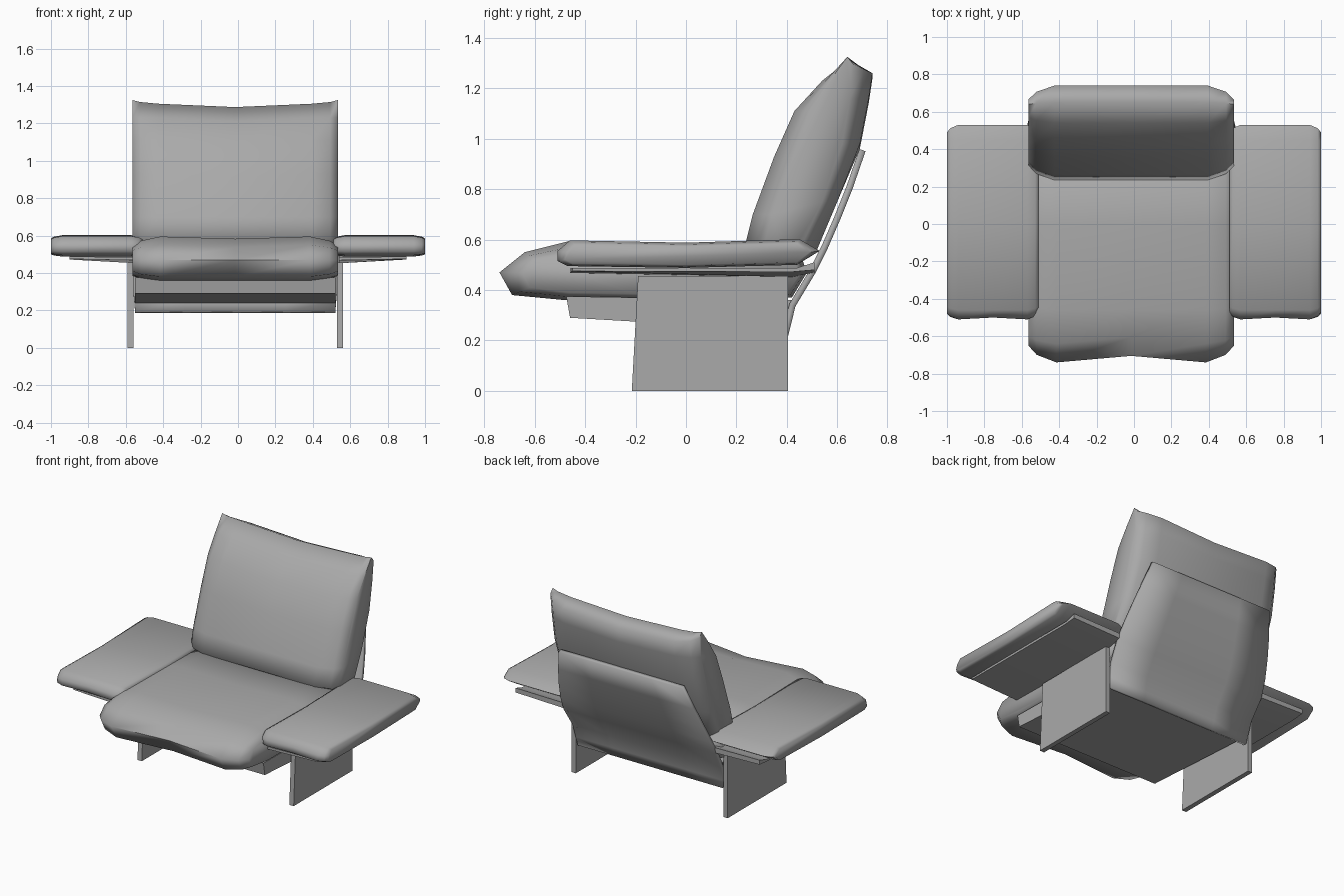
import bpy, bmesh, math

if "Cube" in bpy.data.objects:
    bpy.data.objects.remove(bpy.data.objects["Cube"])

CX = -0.015  # the middle of the seat sits slightly off centre

grey = bpy.data.materials.new("mid_grey")
grey.diffuse_color = (0.4, 0.4, 0.4, 1)
grey.use_nodes = True
grey.node_tree.nodes["Principled BSDF"].inputs["Base Color"].default_value = grey.diffuse_color


def finish(name, bm, angle=40):
    bmesh.ops.recalc_face_normals(bm, faces=bm.faces)
    me = bpy.data.meshes.new(name)
    bm.to_mesh(me)
    bm.free()
    me.materials.append(grey)
    ob = bpy.data.objects.new(name, me)
    bpy.context.collection.objects.link(ob)
    bpy.ops.object.select_all(action='DESELECT')
    ob.select_set(True)
    bpy.context.view_layer.objects.active = ob
    bpy.ops.object.shade_smooth_by_angle(angle=math.radians(angle))
    return ob


def loft(name, sections, angle=40):
    """Skin a list of (x, yz profile) cross-sections and cap both ends."""
    bm = bmesh.new()
    rings = [[bm.verts.new((x, y, z)) for y, z in prof] for x, prof in sections]
    n = len(rings[0])
    for a, b in zip(rings, rings[1:]):
        for i in range(n):
            j = (i + 1) % n
            bm.faces.new((a[i], a[j], b[j], b[i]))
    bm.faces.new(rings[0])
    bm.faces.new(rings[-1])
    return finish(name, bm, angle)


def cushion(name, cx, w, edge, full, end, sag):
    """Padded slab: full profile inside, slimmer end profile, sagging middle."""
    def mix(t):
        return [(a + (c - a) * t, b + (d - b) * t) for (a, b), (c, d) in zip(full, end)]
    zm = sum(p[1] for p in full) / len(full)
    mid = [(y + (sag[0] if y < -.5 else 0), z - (sag[1] if z > zm else 0)) for y, z in full]
    half = [(w, mix(1)), (w - edge * .3, mix(.45)), (w - edge, mix(0))]
    secs = [(cx - x, p) for x, p in half] + [(cx, mid)] + [(cx + x, p) for x, p in half[::-1]]
    return loft(name, secs, 80)


# seat cushion
cushion("seat_cushion", CX, 0.55, 0.15,
        [(-.74, .47), (-.64, .55), (-.46, .595), (0, .585), (.44, .58),
         (.48, .47), (.42, .37), (-.2, .355), (-.48, .36), (-.69, .38)],
        [(-.65, .47), (-.60, .52), (-.44, .545), (0, .545), (.42, .54),
         (.45, .46), (.41, .40), (-.2, .385), (-.46, .39), (-.62, .41)],
        (.035, .012))

# back cushion
cushion("back_cushion", CX, 0.55, 0.14,
        [(.235, .58), (.265, .70), (.35, .93), (.43, 1.11), (.54, 1.23), (.65, 1.305),
         (.74, 1.26), (.725, 1.16), (.69, .98), (.60, .75), (.52, .56), (.40, .48)],
        [(.31, .58), (.34, .70), (.42, .93), (.49, 1.11), (.57, 1.23), (.64, 1.325),
         (.665, 1.295), (.65, 1.16), (.62, .98), (.54, .75), (.46, .58), (.40, .52)],
        (0, .018))

for s, side in ((-1, "left"), (1, "right")):
    # arm cushion
    cushion(side + "_arm_cushion", s * .755, 0.245, 0.06,
            [(-.51, .555), (-.46, .597), (0, .588), (.45, .602), (.53, .555),
             (.44, .50), (0, .488), (-.47, .495), (-.51, .515)],
            [(-.47, .55), (-.44, .58), (0, .572), (.44, .585), (.49, .55),
             (.44, .51), (0, .50), (-.45, .505), (-.48, .52)],
            (.01, .0))
    # board under the arm cushion
    outer = [(-.45, .488), (.44, .488), (.51, .51), (.51, .48), (.42, .472), (-.45, .475)]
    inner = [(-.46, .485), (.42, .475), (.51, .505), (.51, .47), (.42, .452), (-.46, .468)]
    loft(side + "_arm_board", sorted([(s * .54, inner), (s * .90, outer)]), 30)
    # side panel leg
    leg = [(-.215, 0), (.405, 0), (.405, .455), (-.19, .455)]
    x0 = CX + s * .56
    loft(side + "_leg_panel", [(x0 - .016, leg), (x0 + .016, leg)], 30)

# sloping seat base between the legs
base = [(-.475, .375), (-.46, .29), (.395, .24), (.43, .36)]
loft("seat_base", [(CX - .535, base), (CX + .535, base)], 30)

# bent back shell, tapering to the top: (y, z, half width)
rows = [(.385, .19, .535), (.40, .25, .54), (.422, .34, .548), (.50, .47, .56),
        (.55, .57, .548), (.60, .685, .525), (.65, .81, .495), (.70, .955, .455)]
bm = bmesh.new()
grid = [[bm.verts.new((CX + h * t, y, z)) for t in (-1, -.5, 0, .5, 1)] for y, z, h in rows]
for a, b in zip(grid, grid[1:]):
    for i in range(4):
        bm.faces.new((a[i], a[i + 1], b[i + 1], b[i]))
shell = finish("back_shell", bm, 40)
mod = shell.modifiers.new("thickness", 'SOLIDIFY')
mod.thickness = 0.026
mod.offset = 0
